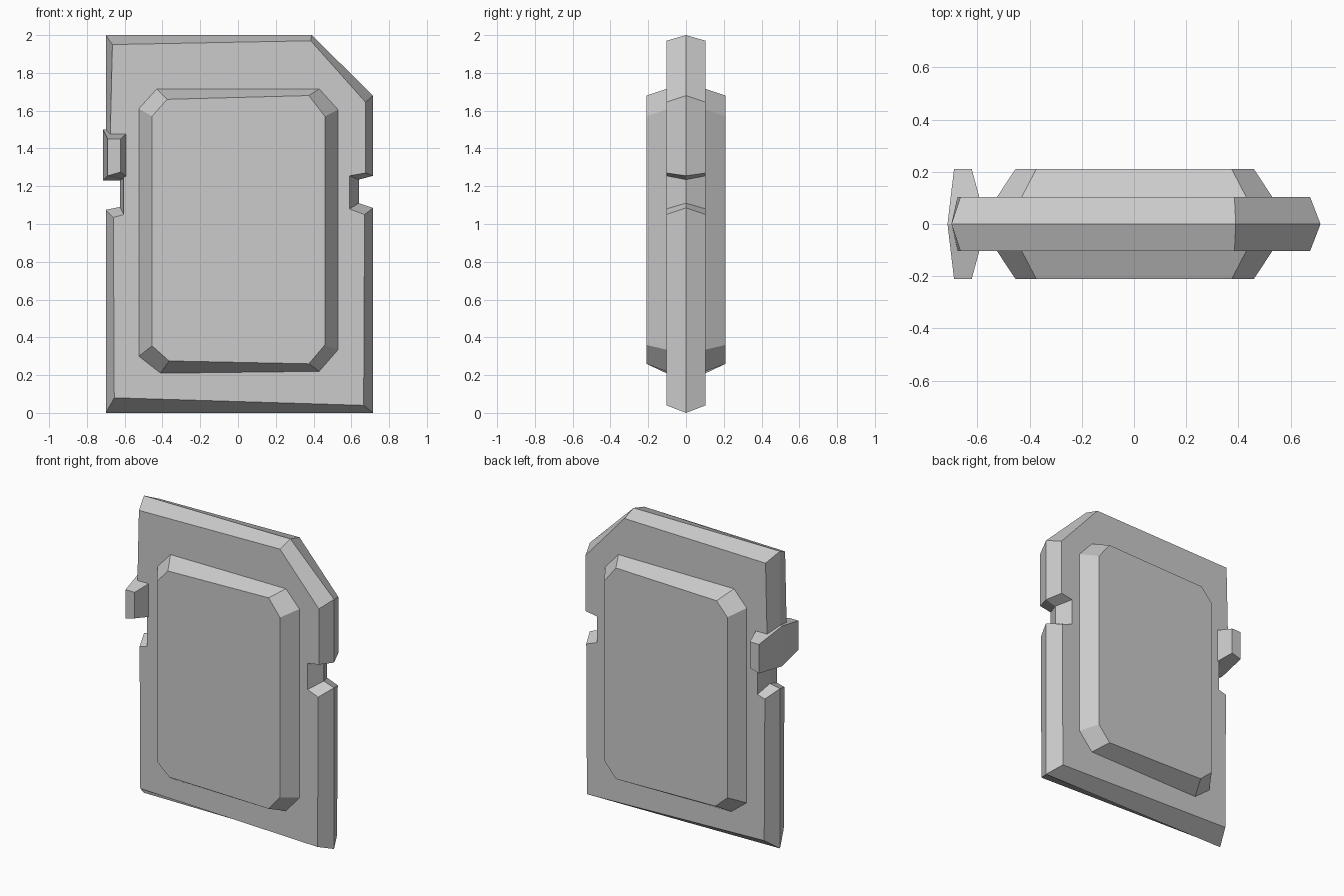
import bpy, bmesh


def loft(name, rings):
    """Solid through matching (x, z) outlines, each placed at its own y depth."""
    bm = bmesh.new()
    loops = [[bm.verts.new((x, y, z)) for x, z in pts] for y, pts in rings]
    bm.faces.new(loops[0])
    bm.faces.new(loops[-1])
    n = len(loops[0])
    for a, b in zip(loops, loops[1:]):
        for i in range(n):
            j = (i + 1) % n
            bm.faces.new((a[i], a[j], b[j], b[i]))
    bmesh.ops.recalc_face_normals(bm, faces=bm.faces)
    mesh = bpy.data.meshes.new(name)
    bm.to_mesh(mesh)
    bm.free()
    ob = bpy.data.objects.new(name, mesh)
    bpy.context.collection.objects.link(ob)
    return ob


# Card body: widest at the middle, bevelled towards both flat faces
card_mid = [(-0.70, 0), (0.715, 0), (0.715, 1.085), (0.64, 1.11), (0.64, 1.235),
            (0.715, 1.255), (0.715, 1.68), (0.39, 2.0), (-0.70, 2.0),
            (-0.70, 1.44), (-0.625, 1.42), (-0.625, 1.09), (-0.70, 1.075)]
card_face = [(-0.655, 0.08), (0.665, 0.04), (0.67, 1.05), (0.59, 1.08), (0.59, 1.255),
             (0.675, 1.27), (0.675, 1.645), (0.385, 1.97), (-0.665, 1.95),
             (-0.677, 1.44), (-0.605, 1.42), (-0.605, 1.05), (-0.66, 1.035)]
loft("card_body", [(-0.104, card_face), (0, card_mid), (0.104, card_face)])

# Raised label panels on both faces
panel_base = [(-0.525, 0.30), (-0.41, 0.21), (0.43, 0.22), (0.53, 0.335),
              (0.53, 1.605), (0.43, 1.715), (-0.43, 1.715), (-0.525, 1.61)]
panel_top = [(-0.455, 0.355), (-0.365, 0.275), (0.375, 0.26), (0.46, 0.36),
             (0.46, 1.57), (0.375, 1.68), (-0.375, 1.66), (-0.455, 1.57)]
for name, side in (("front_label", -1), ("back_label", 1)):
    loft(name, [(side * 0.09, panel_base), (side * 0.104, panel_base),
                (side * 0.21, panel_top)])

# Lock slider on the left edge
slider_mid = [(-0.715, 1.23), (-0.565, 1.23), (-0.565, 1.50), (-0.715, 1.50)]
slider_face = [(-0.69, 1.255), (-0.622, 1.275), (-0.622, 1.45), (-0.69, 1.45)]
loft("lock_slider", [(-0.21, slider_face), (0, slider_mid), (0.21, slider_face)])
